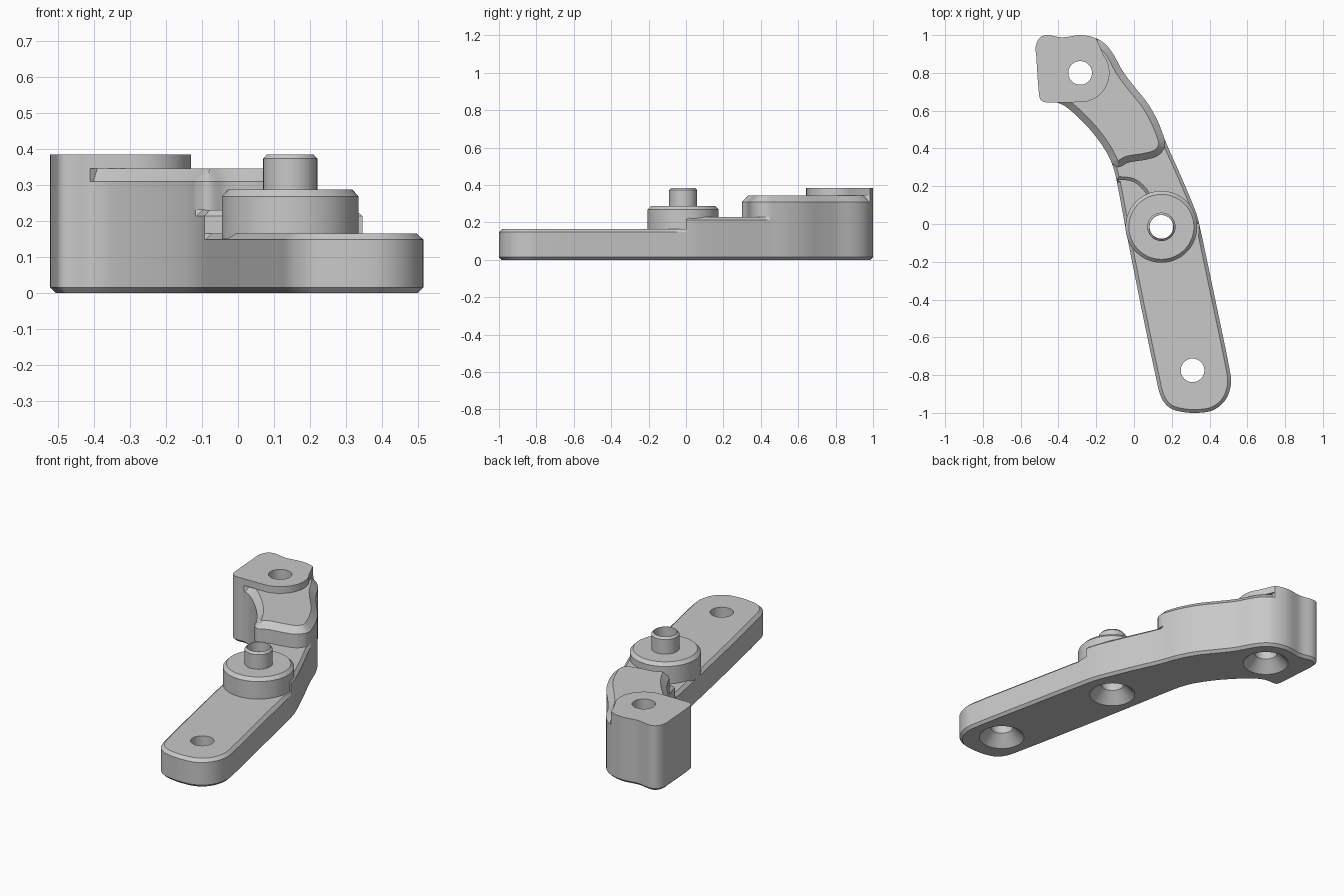
import bpy, bmesh, math
from mathutils import Vector
from mathutils.geometry import interpolate_bezier

if "Cube" in bpy.data.objects:
    bpy.data.objects.remove(bpy.data.objects["Cube"])

GREY = (0.58, 0.58, 0.58, 1)
metal = bpy.data.materials.new("plain grey")
metal.use_nodes = True
metal.diffuse_color = GREY
metal.node_tree.nodes["Principled BSDF"].inputs["Base Color"].default_value = GREY


def finish(name, bm):
    bmesh.ops.remove_doubles(bm, verts=bm.verts, dist=1e-5)
    bmesh.ops.recalc_face_normals(bm, faces=bm.faces)
    mesh = bpy.data.meshes.new(name)
    bm.to_mesh(mesh)
    bm.free()
    mesh.materials.append(metal)
    ob = bpy.data.objects.new(name, mesh)
    bpy.context.collection.objects.link(ob)
    return ob


def activate(ob):
    bpy.ops.object.select_all(action="DESELECT")
    ob.select_set(True)
    bpy.context.view_layer.objects.active = ob


def smooth(ob):
    activate(ob)
    bpy.ops.object.shade_smooth_by_angle(angle=math.radians(28))


def spline(points, closed, steps=6):
    """Sample a smooth curve through the points."""
    pts = [Vector(p) for p in points]
    n = len(pts)
    at = (lambda i: pts[i % n]) if closed else (lambda i: pts[max(0, min(n - 1, i))])
    tangent = lambda i: (at(i + 1) - at(i - 1)).normalized()
    out = []
    for i in range(n if closed else n - 1):
        a, b = at(i), at(i + 1)
        h = (b - a).length / 3
        out += interpolate_bezier(a, a + tangent(i) * h, b - tangent(i + 1) * h, b, steps + 1)[:-1]
    return [Vector(p).to_2d() for p in out] + ([] if closed else [pts[-1].to_2d()])


def inset(poly, amount, keep):
    """Move the loop inwards, except at kept points."""
    out = []
    for i, p in enumerate(poly):
        a = (p - poly[i - 1]).normalized()
        b = (poly[(i + 1) % len(poly)] - p).normalized()
        n = Vector((-a.y - b.y, a.x + b.x)) / max(1 + a.dot(b), 0.5)
        out.append(p.copy() if tuple(p) in keep else p + n * amount)
    return out


def slab(name, poly, z0, z1, top=0, drop=0, covered=(), bottom=0):
    """Extruded outline with chamfered rims."""
    keep = {tuple(p) for p in covered}
    rings = [(poly, z0 + bottom), (poly, z1 - drop)]
    if bottom:
        rings.insert(0, (inset(poly, bottom, ()), z0))
    if top:
        rings.append((inset(poly, top, keep), z1))
    bm = bmesh.new()
    loops = [[bm.verts.new((p.x, p.y, z)) for p in ring] for ring, z in rings]
    n = len(poly)
    for lo, hi in zip(loops, loops[1:]):
        for i in range(n):
            j = (i + 1) % n
            bm.faces.new((lo[i], lo[j], hi[j], hi[i]))
    bm.faces.new(loops[0][::-1])
    bm.faces.new(loops[-1])
    return finish(name, bm)


def lathe(name, profile, centre, sides=64):
    """Closed profile turned about a vertical axis."""
    bm = bmesh.new()
    vs = [bm.verts.new((centre[0] + r, centre[1], z)) for r, z in profile]
    edges = [bm.edges.new((vs[i - 1], vs[i])) for i in range(len(vs))
             if profile[i - 1][0] + profile[i][0] > 0]
    bmesh.ops.spin(bm, geom=vs + edges, cent=(*centre, 0), axis=(0, 0, 1),
                   angle=math.tau, steps=sides, use_merge=False)
    return finish(name, bm)


def upper_part(edge):
    """Outline portion behind a step edge given from left to right."""
    near = lambda q: min(range(len(outline)), key=lambda i: (outline[i] - q).length)
    return outline[near(edge[-1]):near(edge[0]) + 1] + edge[1:-1]


# Plan outline: up the right edge, round the head, down the left edge
outline = spline([
    (.33, -1), (.42, -.985), (.485, -.93), (.513, -.85), (.508, -.78), (.43, -.4),
    (.345, 0), (.325, .07), (.25, .25), (.17, .43), (.13, .535), (.075, .635),
    (0, .73), (-.06, .81), (-.11, .9), (-.15, .95), (-.2, .983), (-.28, 1),
    (-.38, .988), (-.46, 1), (-.5, .985), (-.52, .94), (-.517, .88), (-.503, .69),
    (-.492, .655), (-.46, .643), (-.41, .643), (-.36, .62), (-.28, .55), (-.2, .46),
    (-.14, .37), (-.11, .3), (-.09, .22), (-.045, -.02), (.03, -.4), (.12, -.83),
    (.145, -.92), (.185, -.97), (.24, -.992)], True)

# Step edges between the levels
HEAD, PIVOT, TAIL = (-.285, .8), (.145, -.015), (.31, -.775)
mid_poly = upper_part(spline([(-.093, .235), (-.01, .225), (.045, .185), (.09, .12),
                              (.2, .05), (.345, 0)], False))
high_poly = upper_part(spline([(-.12, .325), (-.085, .3), (-.03, .325), (.06, .34),
                               (.125, .36), (.16, .4), (.165, .44)], False))
arc = [Vector(HEAD) + .155 * Vector((math.cos(a), math.sin(a)))
       for a in (math.radians(-90 + 6 * k) for k in range(22))]
pad_poly = upper_part([Vector((-.41, .643))] + arc + [Vector((-.2, .983))])

# Stacked levels of the arm
levels = [
    slab("arm_base", outline, 0, .165, .018, .017, mid_poly, .015),
    slab("middle_step", mid_poly, .165, .23, .017, .016, high_poly),
    slab("raised_shoulder", high_poly, .23, .345, .035, .035, pad_poly),
    slab("head_pad", pad_poly, .345, .385)]

# Countersunk bolt holes through every level
for centre in (HEAD, PIVOT, TAIL):
    cutter = lathe("hole_cutter", [(0, -.02), (.145, -.02), (.0625, .0625),
                                   (.0625, .6), (0, .6)], centre)
    cutter.hide_render = True
    for ob in levels:
        activate(ob)
        mod = ob.modifiers.new("hole", "BOOLEAN")
        mod.operation, mod.solver, mod.object = "DIFFERENCE", "EXACT", cutter
        bpy.ops.object.modifier_apply(modifier=mod.name)
    bpy.data.objects.remove(cutter)

# Pivot boss and hollow pin
boss = lathe("pivot_boss", [(.0625, .15), (.19, .15), (.19, .268), (.172, .287),
                            (.0625, .287)], PIVOT)
pin = lathe("pivot_pin", [(.0625, .27), (.075, .27), (.075, .373), (.064, .385),
                          (.0625, .385)], PIVOT)

for ob in levels + [boss, pin]:
    smooth(ob)
